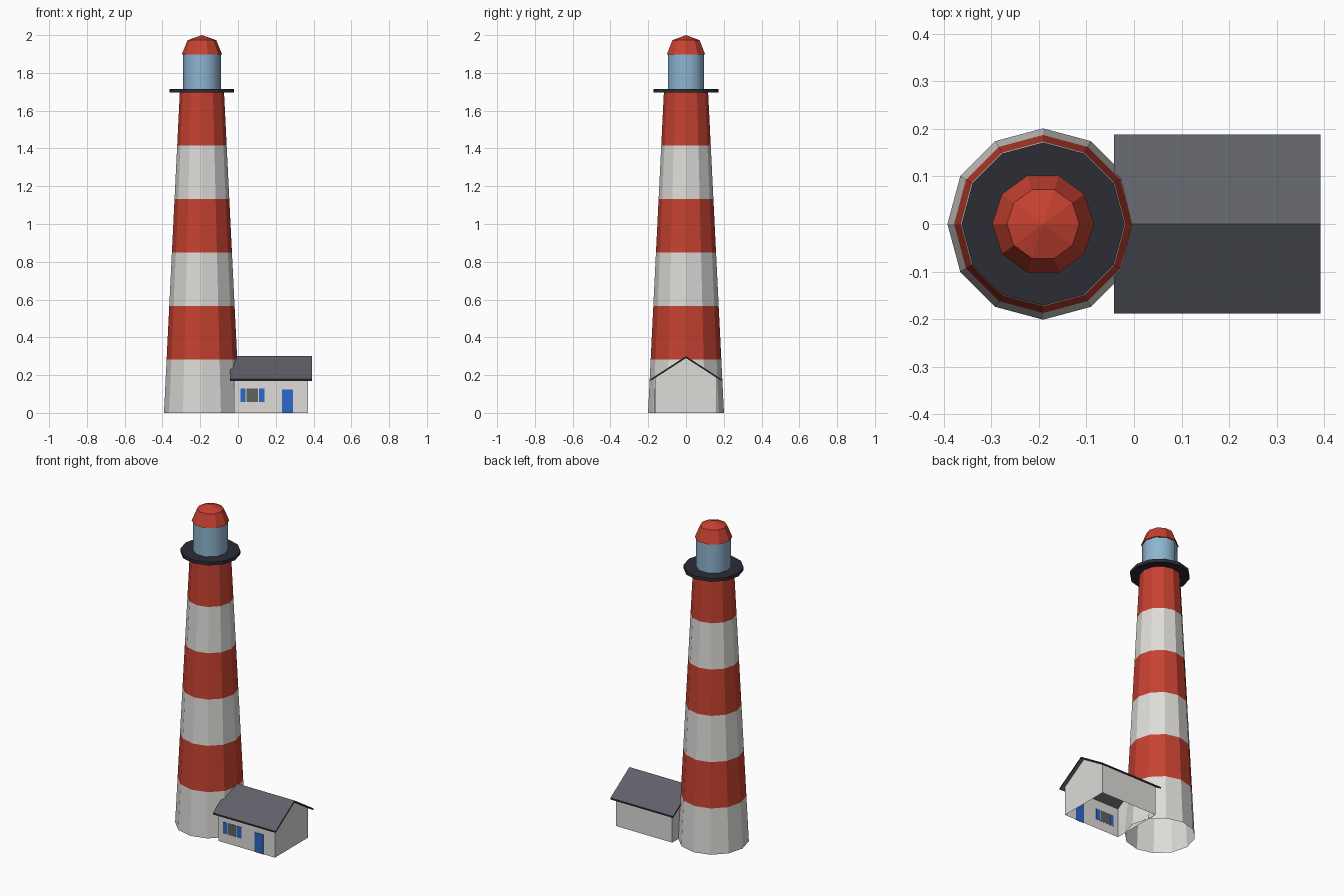
import bpy, bmesh, math

if "Cube" in bpy.data.objects:
    bpy.data.objects.remove(bpy.data.objects["Cube"])


def material(name, rgb):
    m = bpy.data.materials.new(name)
    m.diffuse_color = (*rgb, 1)
    m.use_nodes = True
    m.node_tree.nodes["Principled BSDF"].inputs["Base Color"].default_value = m.diffuse_color
    return m


RED = material("red paint", (0.56, 0.053, 0.030))
WHITE = material("white paint", (0.73, 0.715, 0.69))
CHARCOAL = material("charcoal", (0.025, 0.025, 0.036))
GLASS = material("lantern glass", (0.27, 0.46, 0.63))
SLATE = material("slate", (0.115, 0.12, 0.14))
BLUE = material("blue paint", (0.024, 0.14, 0.58))
PANE = material("window grey", (0.12, 0.12, 0.12))

TOWER_X = -0.191


def finish(name, bm, mats):
    bmesh.ops.recalc_face_normals(bm, faces=bm.faces)
    mesh = bpy.data.meshes.new(name)
    bm.to_mesh(mesh)
    bm.free()
    for m in mats:
        mesh.materials.append(m)
    ob = bpy.data.objects.new(name, mesh)
    bpy.context.collection.objects.link(ob)
    return ob


def lathe(name, profile, sides, mats, striped=False):
    """Turn (radius, z) points about the tower axis; radius 0 makes a tip."""
    bm = bmesh.new()
    rings = []
    for r, z in profile:
        n = 1 if r == 0 else sides
        rings.append([bm.verts.new((TOWER_X + r * math.cos(2 * math.pi * i / sides),
                                    r * math.sin(2 * math.pi * i / sides), z))
                      for i in range(n)])
    for k, (a, b) in enumerate(zip(rings, rings[1:])):
        for i in range(sides):
            j = (i + 1) % sides
            corners = [a[i % len(a)], a[j % len(a)], b[j % len(b)], b[i % len(b)]]
            f = bm.faces.new(list(dict.fromkeys(corners)))
            f.material_index = k % 2 if striped else 0
    return finish(name, bm, mats)


def extrude_x(name, profile, x0, x1, mats, open_bottom=False):
    """Extrude a (y, z) outline along x; its last edge may be left open."""
    bm = bmesh.new()
    a = [bm.verts.new((x0, y, z)) for y, z in profile]
    b = [bm.verts.new((x1, y, z)) for y, z in profile]
    n = len(profile)
    bm.faces.new(a)
    bm.faces.new(b)
    for i in range(n - 1 if open_bottom else n):
        j = (i + 1) % n
        bm.faces.new((a[i], a[j], b[j], b[i]))
    return finish(name, bm, mats)


# Tapered tower with six painted bands, open underneath
H = 1.70
lathe("tower", [(0.201 - 0.084 * k / 6, H * k / 6) for k in range(7)],
      12, [WHITE, RED], striped=True)

# Gallery deck
lathe("gallery", [(0, 1.695), (0.171, 1.695), (0.171, 1.715), (0, 1.715)], 12, [CHARCOAL])

# Lantern room and its cap
lathe("lantern", [(0.10, 1.71), (0.10, 1.90)], 10, [GLASS])
lathe("lantern_cap", [(0, 1.897), (0.107, 1.897), (0.076, 1.973), (0, 2.0)], 10, [RED])

# Cottage walls with gables, open underneath
extrude_x("cottage_walls",
          [(-0.165, 0), (-0.165, 0.184), (0, 0.29), (0.165, 0.184), (0.165, 0)],
          -0.02, 0.371, [WHITE], open_bottom=True)

# Pitched roof: slate slopes, charcoal edges
roof = extrude_x("cottage_roof",
                 [(-0.188, 0.179), (0, 0.30), (0.188, 0.179),
                  (0.188, 0.169), (0, 0.29), (-0.188, 0.169)],
                 -0.042, 0.392, [SLATE, CHARCOAL])
for p in roof.data.polygons:
    p.material_index = 1 if abs(p.normal.z) < 0.1 else 0


# Thin plates on the front wall: window, shutters, door
def plate(name, x0, x1, z0, z1, mat):
    extrude_x(name, [(-0.164, z0), (-0.168, z0), (-0.168, z1), (-0.164, z1)], x0, x1, [mat])


plate("window", 0.046, 0.106, 0.058, 0.128, PANE)
plate("left_shutter", 0.014, 0.041, 0.058, 0.128, BLUE)
plate("right_shutter", 0.111, 0.141, 0.058, 0.128, BLUE)
plate("door", 0.232, 0.291, 0.0, 0.123, BLUE)

# Soft shading on the round lantern glass only
ob = bpy.data.objects["lantern"]
bpy.context.view_layer.objects.active = ob
ob.select_set(True)
bpy.ops.object.shade_smooth_by_angle(angle=math.radians(40))
